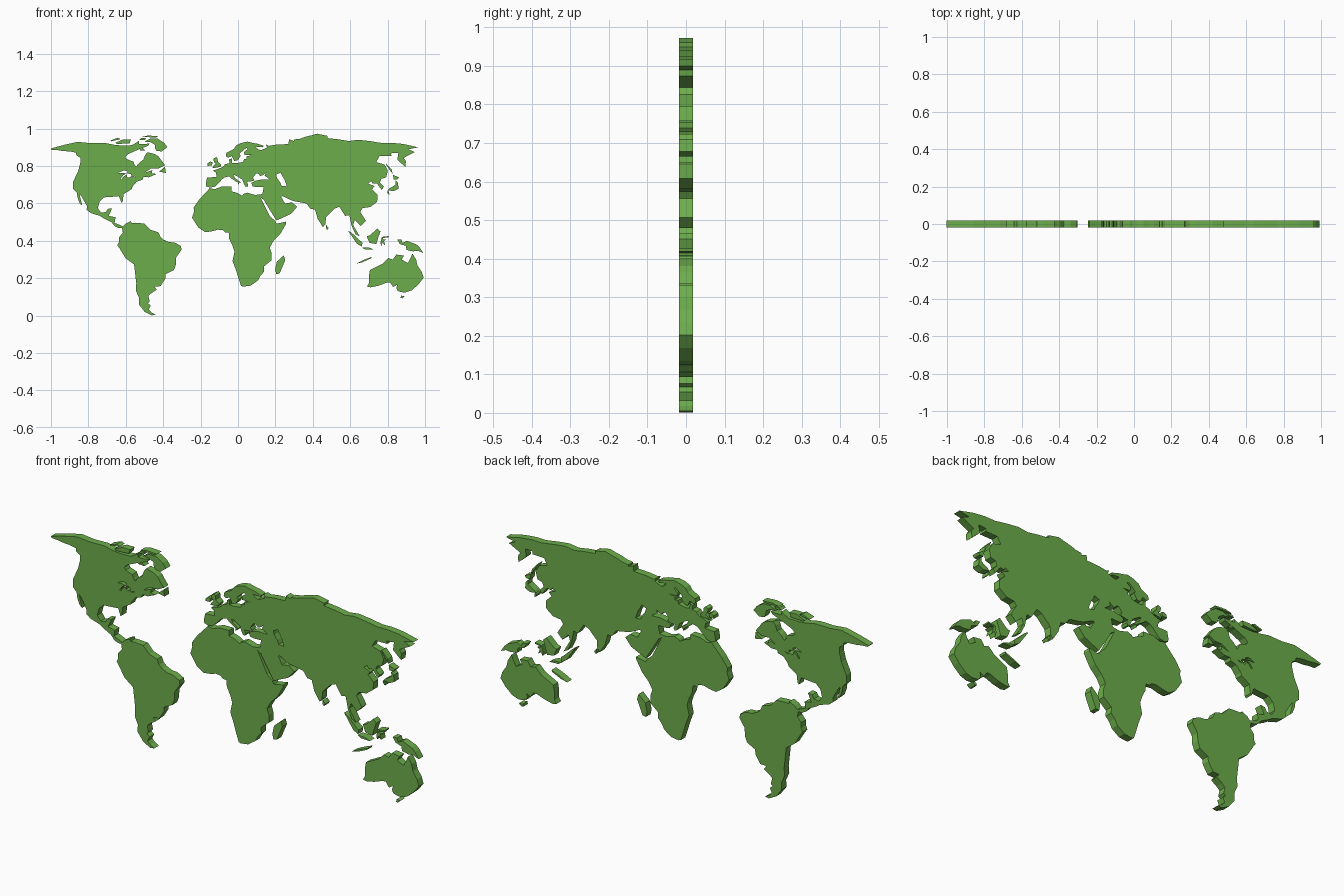
import bpy, bmesh

THICK = 0.036
mat = bpy.data.materials.new("land_green")
mat.diffuse_color = (0.15, 0.42, 0.07, 1)


def project(lon, lat, mid):
    """Oval world projection: meridians close up towards the poles."""
    x = (lon - mid) * 0.0074 * (1 - 0.2 * (abs(lat) / 60) ** 2.15)
    z = 0.413 + 0.00753 * lat * (1 - 0.04 * (lat / 75) ** 4)
    return x, 0, z


def land(name, *coasts, mid=16):
    """Slab from coast outlines; outlines sharing points are welded together."""
    bm = bmesh.new()
    for coast in coasts:
        bm.faces.new([bm.verts.new(project(a, b, mid)) for a, b in coast])
    bmesh.ops.remove_doubles(bm, verts=bm.verts, dist=1e-5)
    bmesh.ops.recalc_face_normals(bm, faces=bm.faces)
    me = bpy.data.meshes.new(name)
    bm.to_mesh(me)
    bm.free()
    me.materials.append(mat)
    ob = bpy.data.objects.new(name, me)
    bpy.context.collection.objects.link(ob)
    mod = ob.modifiers.new("slab", 'SOLIDIFY')
    mod.thickness = THICK
    mod.offset = 0


# Northern Europe: Arctic coast, Scandinavia, Baltic
nordic = [(66, 69), (60, 68.7), (54, 68.5), (46, 67.5), (43.5, 68.5), (44, 66.1), (40, 64.8),
          (37, 63.9), (34.5, 65), (33, 66.8), (40, 66.3), (41, 67.5), (36, 69.1), (30, 70),
          (25.5, 71), (19, 69.8), (14.5, 68), (12, 65), (10, 64), (5.5, 62), (5, 59.5), (7, 58.1),
          (10.5, 59.3), (12.8, 55.6), (16, 56.3), (18.5, 59.8), (17.2, 61), (21.5, 64.3),
          (24, 65.8), (25.3, 65), (21.5, 62.5), (22, 60.3), (29, 60.2)]
# Rest of Europe down to the Mediterranean, Black Sea and Caspian
europe = [(66, 69), (29, 60.2), (23.8, 59.2), (23.7, 57.2), (21.3, 57.2), (20.5, 55), (18.5, 54.6),
          (14, 54), (10.8, 54.2), (10.5, 57.6), (8.2, 56.8), (8.6, 54), (5, 53.2), (3.5, 51.4),
          (1.6, 50.5), (-1.5, 49.5), (-4.7, 48.5), (-2, 47), (-1.3, 43.8), (-8.8, 43.4),
          (-9.3, 38.8), (-8.7, 37), (-5.6, 36.1), (-2, 36.8), (0.2, 38.8), (3.2, 42), (5, 43.4),
          (8.8, 44.3), (10.5, 42.8), (15.8, 39.8), (16, 38), (17, 39.5), (18.3, 40), (13.8, 42.8),
          (12.4, 45.2), (14, 45), (19.3, 42), (21.5, 37), (23.2, 36.6), (24, 38), (23, 40.3),
          (26.2, 40.6), (29, 41.3), (28, 43.3), (31, 46.5), (33, 46), (34, 44.5), (36.5, 45.3),
          (39, 47.1), (37.5, 44.8), (41.6, 41.8), (49.2, 40), (47.3, 43), (47, 45.5), (51, 47)]
# Siberia and the Pacific coast
north_asia = [(66, 69), (69, 73), (73, 71.5), (74, 72.8), (81, 73.5), (87, 75), (98, 76.8),
              (104, 78), (113, 76), (110, 74), (120, 73), (129, 71.5), (140, 72.6), (150, 71.5),
              (160, 69.8), (170, 70), (180, 69), (189, 66.3), (177, 64.7), (179.5, 62.5), (170, 60),
              (163, 58), (162, 55.5), (157, 51.2), (155.7, 56.5), (163.5, 62), (156, 61.5),
              (154, 59.5), (143, 59.3), (135.5, 54.8), (141, 53), (140, 48.5), (135, 43.5),
              (130.5, 42.5), (51, 47)]
# China, Indochina, India, Arabia, Anatolia
south_asia = [(51, 47), (130.5, 42.5), (127.7, 39.8), (129.3, 36.8), (126.5, 34.5), (125, 39.3),
              (121.5, 39), (121.5, 40.8), (118, 39), (122.3, 37.2), (119.3, 35), (122, 31),
              (120, 26), (114, 22.3), (108, 21.5), (105.8, 19), (109, 12.5), (105, 8.8), (101, 13),
              (99.5, 9.5), (104, 1.4), (101, 3), (98.3, 9), (97.5, 16.5), (94.3, 16), (91, 22.5),
              (87, 21), (80.2, 15), (79.5, 10), (77.5, 8), (74, 14), (72.8, 20.5), (69.5, 21),
              (67, 24.8), (57, 26.6), (50, 30), (48.5, 29.8), (51, 24.8), (56.3, 25.6), (59.8, 22.5),
              (55, 17.5), (44, 12.7), (39, 21), (35, 28), (34.3, 27.8), (32.6, 30), (32.3, 31.2),
              (34.5, 31.5), (36, 36.7), (30.5, 36.5), (27.3, 37), (26.5, 39.5), (29.5, 41), (35, 42),
              (41.6, 41.8), (49.2, 40), (50, 37.4), (54, 37), (53, 42), (51.5, 45)]
africa = [(32.3, 31.2), (29, 30.9), (23, 32.5), (20, 31.5), (19, 30.3), (15.5, 32.3), (11, 33.5),
          (10.8, 36.9), (3, 36.8), (-2, 35), (-5.8, 35.8), (-9.8, 31.3), (-13, 27.8), (-16.8, 22),
          (-16.3, 19), (-17.5, 14.7), (-15, 11), (-12.5, 7.5), (-7.6, 4.4), (-3, 5), (1.5, 6.2),
          (5, 5.8), (6.5, 4.3), (9.3, 4), (9.5, 0), (12, -5), (13.5, -9.5), (12, -16),
          (14.5, -22.5), (16.5, -28.8), (18.3, -33.8), (20, -34.3), (25.7, -33.6), (31, -30),
          (32.8, -26.5), (35.3, -23.8), (35, -20), (40.5, -15.5), (40.4, -10.5), (39, -6.5),
          (41.5, -2), (46.5, 3), (51, 10.5), (51, 11.9), (44, 10.5), (43, 12.5), (39.5, 15.5),
          (37.2, 20), (35.3, 24), (32.6, 30)]
land("eurasia_africa", nordic, europe, north_asia, south_asia, africa)

# North America, upper half: Alaska, Arctic coast, Hudson Bay, north lake shores
upper_america = [(-172, 65.3), (-168, 67), (-164, 68.5), (-156, 70.8), (-141, 69.7), (-128, 70),
                 (-115, 68.3), (-108, 67.8), (-98, 68), (-95, 71.5), (-92, 69), (-86, 69),
                 (-82, 69.5), (-81.5, 67.5), (-87, 65), (-94, 61), (-94.7, 58.7), (-92, 57),
                 (-85, 55.3), (-82.3, 53), (-80, 51.3), (-79, 54.5), (-77, 56.5), (-78, 60),
                 (-77.7, 62.4), (-70, 61), (-65, 59), (-61.5, 56.5), (-56, 52.5), (-60, 50.2),
                 (-66.5, 50.2), (-70.5, 47), (-76.3, 44.2), (-78, 43.95), (-79.8, 43.3),
                 (-80, 44.5), (-81, 45.9), (-84.7, 46.5), (-85, 47.9), (-88.5, 48.7), (-92, 46.8),
                 (-126, 48.3), (-130, 54.5), (-134, 58), (-140, 60), (-143, 62), (-150, 63),
                 (-157, 63.3), (-163, 64), (-169, 64.2)]
# Lower half: south lake shores, Atlantic coast, Gulf, isthmus, Pacific coast
lower_america = [(-70.5, 47), (-65, 48.8), (-64.5, 46.5), (-60.3, 46), (-65.5, 43.6), (-70, 43.7),
                 (-70, 41.7), (-74, 40.5), (-76, 36.8), (-76, 35), (-81, 31.5), (-80.2, 26),
                 (-81, 25.2), (-82.7, 28), (-84, 30), (-89.5, 29.5), (-95, 29.2), (-97.5, 26),
                 (-97.5, 21.5), (-94.5, 18.2), (-91, 18.7), (-90, 21), (-87, 21.4), (-88.5, 16),
                 (-83.4, 15), (-83.6, 11), (-79.5, 9.5), (-77.3, 8.5), (-78, 7.3), (-80.3, 7.4),
                 (-83, 8.4), (-86, 11.5), (-91.5, 14), (-95, 16), (-102, 18), (-105.5, 20.3),
                 (-106, 23), (-112.5, 30), (-114.6, 31.5), (-109.5, 23.2), (-112, 25), (-115, 29),
                 (-117, 32.5), (-121, 35), (-124.2, 40.3), (-126, 48.3), (-92, 46.8), (-88, 46.9),
                 (-84.8, 46.2), (-87, 45.3), (-87.8, 42.5), (-86.7, 41.8), (-86.3, 44),
                 (-84.5, 45.7), (-83.4, 44), (-81.7, 43.2), (-80, 44.5), (-79.8, 43.3),
                 (-77.5, 43.3), (-76.3, 44.2)]
south_america = [(-77.3, 8.5), (-75.5, 10.5), (-71.8, 12.3), (-71.3, 10.9), (-68, 11), (-62, 10.6),
                 (-57.5, 6.2), (-51.5, 4.3), (-50, 1), (-48, -0.8), (-44, -2.6), (-40, -2.9),
                 (-35.3, -5.3), (-34.9, -8), (-39, -13.5), (-39.5, -18.5), (-41.5, -22.5),
                 (-48, -25.5), (-48.7, -28.5), (-53.5, -34), (-58.3, -34.2), (-57, -36.5),
                 (-62, -39), (-65, -41), (-65.5, -45), (-67.5, -46.2), (-66, -48), (-69, -51),
                 (-68, -53), (-65.3, -54.8), (-69, -55.3), (-73.5, -52.5), (-75.3, -47), (-73, -42),
                 (-73.5, -37), (-71.5, -32), (-70.3, -18.5), (-76, -14), (-79.5, -7.5), (-81.2, -5),
                 (-80, -2.5), (-80, 0.8), (-77.3, 4), (-78, 7.3)]
land("americas", upper_america, lower_america, south_america, mid=6)

land("australia", [
    (113.7, -22.5), (114, -26.5), (115.7, -32), (115, -34.2), (118, -34.8), (123.5, -33.7),
    (129, -31.5), (131.5, -31.3), (135.5, -34.6), (137.8, -32.7), (138.2, -35.4), (140.5, -37.5),
    (144, -38.3), (147, -38.5), (151, -37), (154, -32.5), (155.5, -28), (152.5, -23.8),
    (148, -19.3), (146, -15), (142.7, -10.8), (141.7, -14), (140.5, -17.5), (135.5, -15),
    (136.7, -12.2), (131, -11.5), (129, -15), (125.5, -14), (122, -18)])

# Islands of the Arctic and Atlantic
land("baffin_island", [(-89, 71), (-86, 73.7), (-78, 73.5), (-68, 70), (-62, 66.5), (-65, 63),
                       (-70, 63.5), (-73, 65.5), (-76, 68.5), (-82, 70.5)], mid=6)
land("victoria_island", [(-117, 70), (-113, 73), (-105, 72.8), (-102, 69.5), (-114, 69)], mid=6)
land("banks_island", [(-125, 72), (-121, 74.3), (-116, 73.2), (-123, 71.3)], mid=6)
land("somerset_island", [(-96, 72.5), (-90, 72.3), (-91, 74), (-96, 74)], mid=6)
land("devon_island", [(-97, 75), (-81, 74.6), (-80, 75.8), (-92, 76.3)], mid=6)
land("southampton_island", [(-87, 64), (-80.5, 63.7), (-85, 65.8)], mid=6)
land("newfoundland", [(-59, 47.7), (-53, 46.8), (-55.5, 51.3)], mid=6)
land("britain", [(-5.5, 50.2), (1.3, 51.2), (1.7, 52.7), (-1.5, 55), (-2, 57.6), (-3.5, 58.6),
                 (-5.8, 57.5), (-4.8, 54.8), (-3, 53.7), (-4.8, 52)])
land("ireland", [(-10, 52), (-6.3, 52.2), (-5.8, 54.6), (-8, 55.3), (-10, 54)])

# Islands of the Indian Ocean and Pacific
land("madagascar", [(49.3, -12), (50.5, -15.5), (47, -25), (44.5, -25.3), (43.5, -22), (44.4, -16.5)])
land("sri_lanka", [(79.9, 9.5), (81.7, 7.5), (80.5, 5.9), (79.8, 7)])
land("honshu", [(131, 34.2), (135.5, 33.6), (140, 35.3), (141.8, 39.5), (141, 41.3), (139.5, 38.5),
                (136.5, 37), (132.8, 35.5)])
land("hokkaido", [(140, 42), (143, 42), (145.3, 43.5), (141.8, 45.4)])
land("kyushu", [(130, 33.5), (131.7, 33.5), (131, 31.2), (130.2, 31.5)])
land("sakhalin", [(142, 46), (143.8, 49.3), (143, 54), (142, 52)])
land("sumatra", [(95.5, 5.5), (98, 4.2), (103.5, -1), (106, -3), (105.6, -5.8), (102, -3.8)])
land("java", [(105.5, -6.3), (111, -6.5), (114.5, -8), (108, -7.8)])
land("outer_strip", [(102.5, -18), (108, -15.2), (113.5, -13), (113, -14.2), (107, -17)])
land("borneo", [(109, 1.5), (111.5, 2.3), (116.8, 7), (119, 5), (117.5, 1), (116, -4), (111, -3.2)])
land("sulawesi", [(119.5, -5.5), (120.5, -3), (122.5, -5), (121.5, -1.8), (123.3, -0.8),
                  (120.6, -0.6), (120.8, 0.3), (124.8, 0.8), (125, 1.7), (120, 1.1), (119, -3)])
land("new_guinea", [(131, -0.8), (134, -0.8), (135, -3.2), (138, -1.7), (145, -4.3), (147.5, -6.5),
                    (150.5, -10.4), (146.5, -8.8), (143, -9.2), (138, -8.2), (137.5, -5.3), (133, -4)])
land("tasmania", [(145, -40.8), (148.3, -41), (147.3, -42.7), (145.8, -42.5)])
